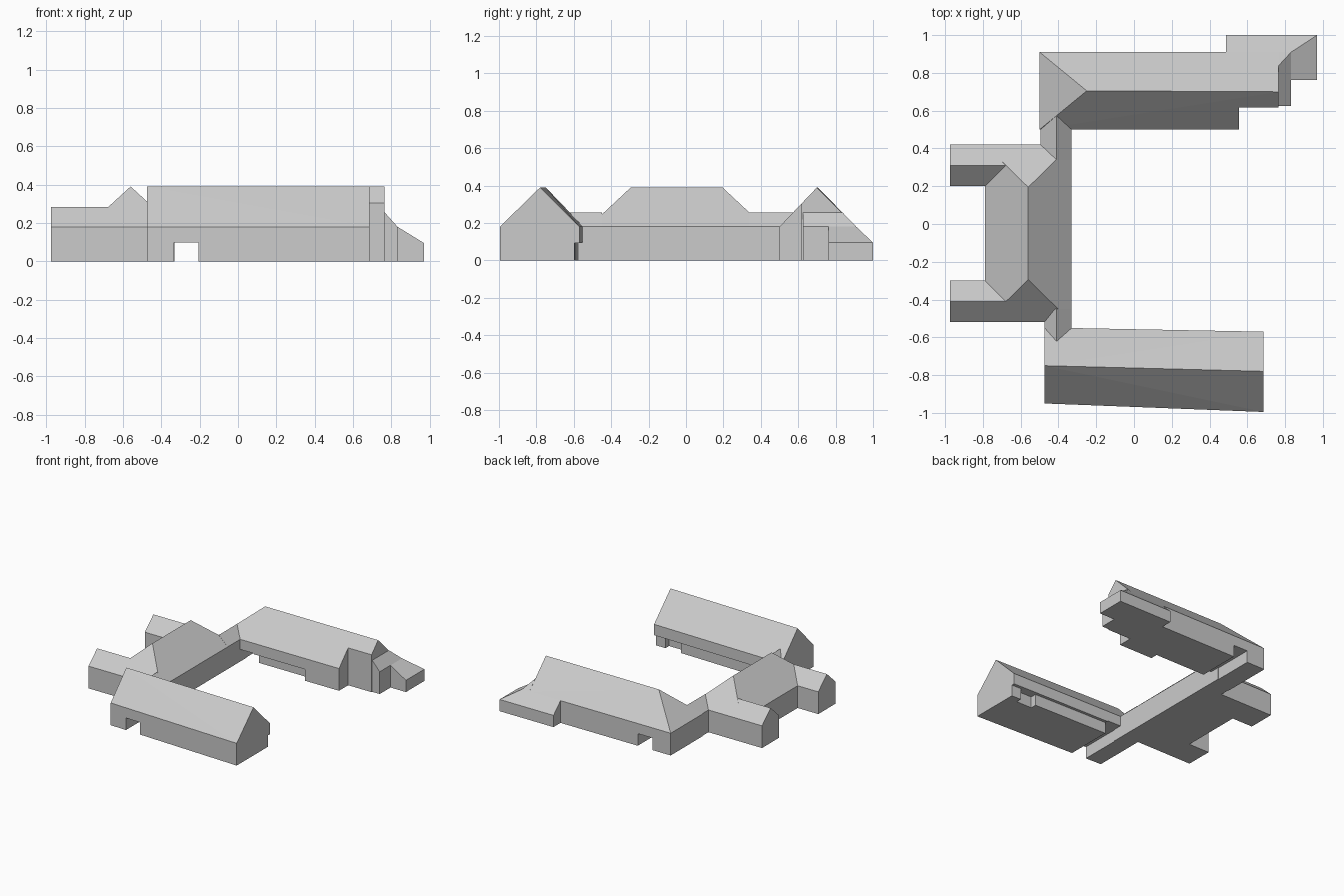
import bpy, bmesh

if "Cube" in bpy.data.objects:
    bpy.data.objects.remove(bpy.data.objects["Cube"])

EAVE, RIDGE = 0.18, 0.39


def hull(name, points):
    """Convex flat-faced solid around a few points."""
    bm = bmesh.new()
    for p in points:
        bm.verts.new(p)
    bmesh.ops.convex_hull(bm, input=bm.verts[:])
    loose = [v for v in bm.verts if not v.link_faces]
    bmesh.ops.delete(bm, geom=loose, context='VERTS')
    bmesh.ops.dissolve_limit(bm, angle_limit=0.01, verts=bm.verts[:], edges=bm.edges[:])
    bmesh.ops.recalc_face_normals(bm, faces=bm.faces[:])
    mesh = bpy.data.meshes.new(name)
    bm.to_mesh(mesh)
    bm.free()
    ob = bpy.data.objects.new(name, mesh)
    bpy.context.collection.objects.link(ob)
    return ob


def house(name, plan, ridge, eave=EAVE):
    """Walls over a plan, with a roof up to the ridge points."""
    walls = [(x, y, z) for x, y in plan for z in (0, eave)]
    return hull(name, walls + ridge)


def rect(x0, x1, y0, y1):
    return [(x0, y0), (x1, y0), (x1, y1), (x0, y1)]


def box(name, x0, x1, y0, y1, top):
    return hull(name, [(x, y, z) for x, y in rect(x0, x1, y0, y1) for z in (-0.05, top)])


def combine(target, others, operation):
    """Boolean each part into the target and remove the helper."""
    for other in others:
        mod = target.modifiers.new("combine", 'BOOLEAN')
        mod.operation, mod.object, mod.solver = operation, other, 'EXACT'
        bpy.context.view_layer.update()
        deps = bpy.context.evaluated_depsgraph_get()
        mesh = bpy.data.meshes.new_from_object(target.evaluated_get(deps))
        target.modifiers.clear()
        target.data = mesh
        bpy.data.objects.remove(other)


# Central hipped house
central = house("central_house", rect(-0.79, -0.33, -0.52, 0.42),
                [(-0.56, -0.295, RIDGE), (-0.56, 0.195, RIDGE)])

# Two short west wings
wings = []
for y0, y1 in ((0.20, 0.42), (-0.52, -0.30)):
    ym = (y0 + y1) / 2
    wings.append(house("west_wing", rect(-0.975, -0.67, y0, y1),
                       [(-0.975, ym, 0.282), (-0.67, ym, 0.282)]))
    # wing roof tip running into the hipped roof

# Low links to the long barns
links = [house("link", rect(x0, -0.33, y0, y1), [(-0.41, y0, 0.255), (-0.41, y1, 0.255)])
         for x0, y0, y1 in ((-0.495, 0.34, 0.58), (-0.475, -0.62, -0.45))]
combine(central, wings + links, 'UNION')

# South barn, slightly skewed in plan
south = house("south_barn", [(-0.475, -0.95), (0.685, -0.995), (0.685, -0.57), (-0.475, -0.548)],
              [(-0.475, -0.75, RIDGE), (0.685, -0.78, RIDGE)])
overhang = hull("overhang_cut", [(x, y, z) for z in (-0.05, 0.092) for x, y in
                ((-0.25, -0.575), (0.75, -0.597), (0.75, -0.4), (-0.25, -0.4))])
combine(south, [box("passage_cut", -0.335, -0.205, -1.1, -0.4, 0.098), overhang,
                box("door_cut", 0.46, 0.60, -0.64, -0.5, 0.092)], 'DIFFERENCE')

# North barn: hipped at the west, stepped gable at the east
north = house("north_barn", rect(-0.50, 0.765, 0.50, 0.91),
              [(-0.25, 0.705, RIDGE), (0.765, 0.70, RIDGE)])
combine(north, [box("step_cut", 0.555, 0.9, 0.3, 0.617, 0.5),
                box("passage_cut", -0.335, -0.205, 0.3, 1.1, 0.098),
                box("recess_cut", -0.25, 0.25, 0.3, 0.56, 0.092)], 'DIFFERENCE')

# East annex with a roof falling outward
annex = hull("east_annex", [(x, y, 0) for x, y in rect(0.765, 0.832, 0.625, 0.91)] +
             [(0.765, 0.625, 0.255), (0.765, 0.838, 0.255), (0.832, 0.625, EAVE),
              (0.832, 0.91, EAVE), (0.765, 0.91, EAVE)])

# Low lean-tos wrapping the north-east corner
east_lean = hull("east_lean_to", [(x, y, 0) for x, y in
                 ((0.832, 0.763), (0.97, 0.763), (0.97, 1.0), (0.832, 0.91))] +
                 [(0.832, 0.763, EAVE), (0.832, 0.91, EAVE), (0.97, 0.763, 0.095), (0.97, 1.0, 0.095)])
north_lean = hull("north_lean_to", [(x, y, 0) for x, y in
                  ((0.487, 0.91), (0.832, 0.91), (0.97, 1.0), (0.487, 1.0))] +
                  [(0.487, 0.91, EAVE), (0.832, 0.91, EAVE), (0.97, 1.0, 0.095), (0.487, 1.0, 0.095)])
